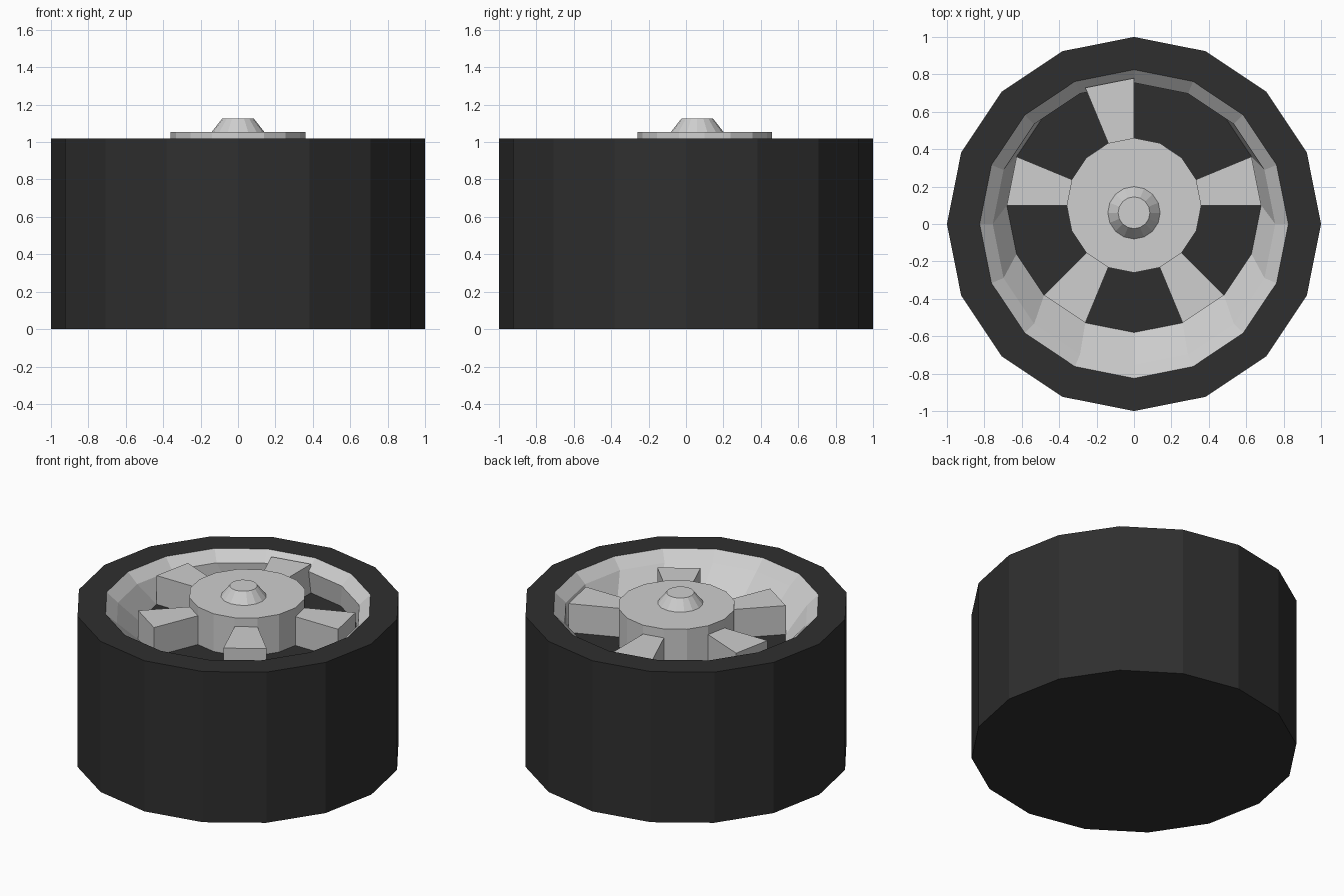
import bpy
from math import cos, sin, tau

if "Cube" in bpy.data.objects:
    bpy.data.objects.remove(bpy.data.objects["Cube"])

N = 16          # sides of every round part
FLOOR = 0.80    # depth of the recess between the spokes


def material(name, rgb):
    m = bpy.data.materials.new(name)
    m.diffuse_color = (*rgb, 1)
    m.use_nodes = True
    m.node_tree.nodes["Principled BSDF"].inputs["Base Color"].default_value = m.diffuse_color
    return m


rubber = material("black rubber", (0.028, 0.028, 0.028))
silver = material("silver metal", (0.62, 0.62, 0.62))


def add_object(name, verts, faces, mat):
    me = bpy.data.meshes.new(name)
    me.from_pydata(verts, [], faces)
    me.materials.append(mat)
    ob = bpy.data.objects.new(name, me)
    bpy.context.collection.objects.link(ob)
    return ob


def ring(r, z, cy=0.0):
    return [(r * cos(tau * i / N), cy + r * sin(tau * i / N), z) for i in range(N)]


def loft(name, rings, mat, cap_start=False, cap_end=False):
    """Skin a list of (radius, z, centre y) rings."""
    verts = [v for r in rings for v in ring(*r)]
    faces = []
    for k in range(len(rings) - 1):
        for i in range(N):
            j = (i + 1) % N
            faces.append((k * N + i, k * N + j, (k + 1) * N + j, (k + 1) * N + i))
    if cap_start:
        faces.append(tuple(reversed(range(N))))
    if cap_end:
        last = (len(rings) - 1) * N
        faces.append(tuple(range(last, last + N)))
    return add_object(name, verts, faces, mat)


# tyre: closed bottom, outer wall and flat top lip
loft("tyre", [(1.0, 0, 0), (1.0, 1.02, 0), (0.825, 1.02, 0)], rubber, cap_start=True)

# rim: bevelled lip, then a wall running to the off-centre recess
loft("rim", [(0.825, 1.02, 0), (0.755, 0.955, 0), (0.68, FLOOR, 0.1)], silver)

# dark floor of the recess
add_object("recess_floor", ring(0.68, FLOOR, 0.1), [tuple(range(N))], rubber)

# hub and its tapered cap
loft("hub", [(0.36, FLOOR, 0.1), (0.36, 1.055, 0.1)], silver, cap_end=True)
loft("hub_cap", [(0.14, 1.055, 0.06), (0.085, 1.125, 0.06)], silver, cap_end=True)

# five spokes, each filling one sector between hub and rim
for n, s in enumerate((0, 4, 7, 10, 13)):
    verts = []
    for z in (FLOOR, 0.995):
        inner, outer = ring(0.36, z, 0.1), ring(0.68, z, 0.1)
        verts += [inner[s], outer[s], outer[s + 1], inner[s + 1]]
    faces = [(4, 5, 6, 7), (0, 1, 5, 4), (1, 2, 6, 5), (2, 3, 7, 6)]
    add_object(f"spoke_{n + 1}", verts, faces, silver)
